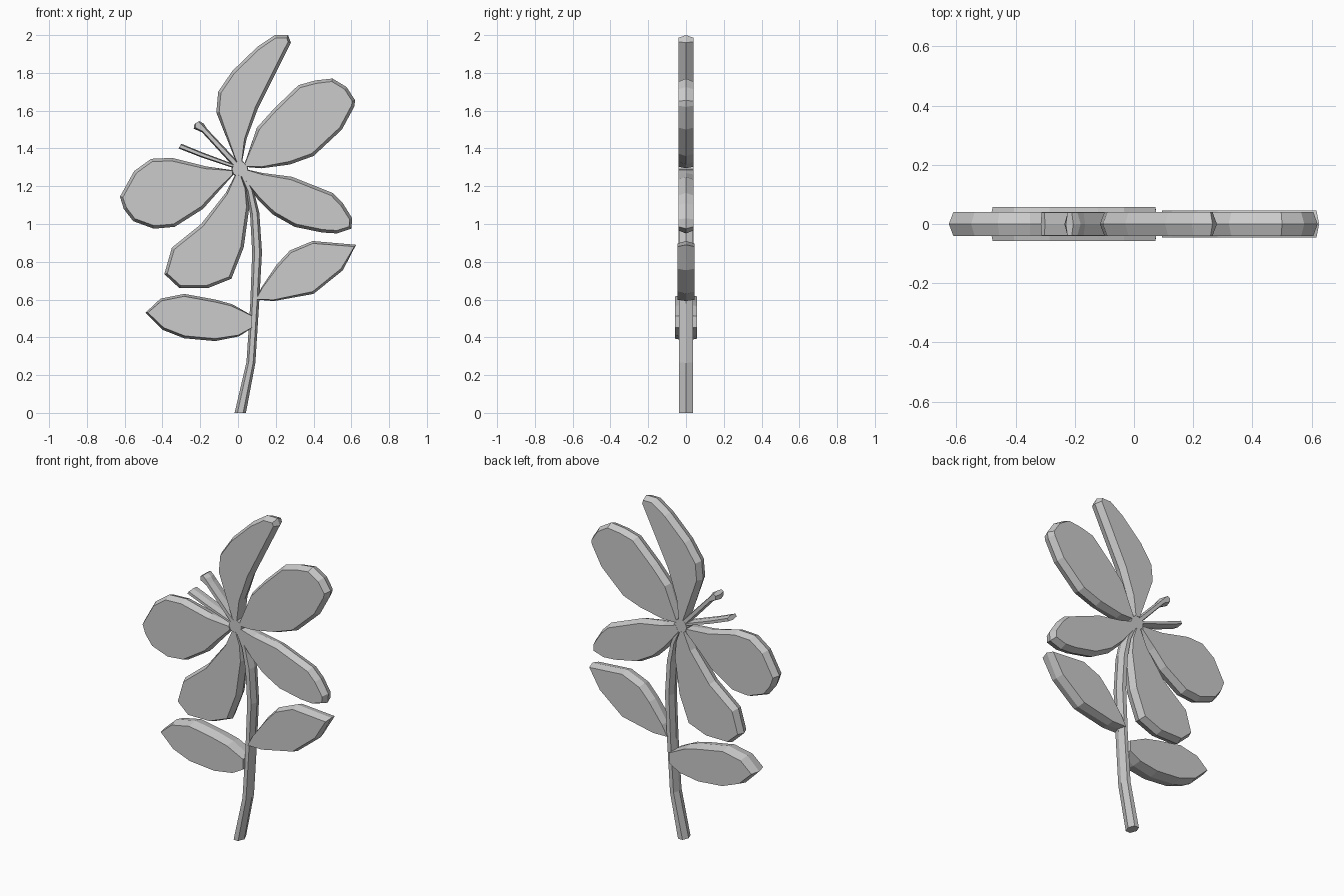
import bpy, bmesh, math
from mathutils import Vector


def make_object(name, loops):
    """Skin a list of equal-length vertex loops and cap both ends."""
    bm = bmesh.new()
    rings = [[bm.verts.new(p) for p in loop] for loop in loops]
    n = len(rings[0])
    for a, b in zip(rings, rings[1:]):
        for i in range(n):
            j = (i + 1) % n
            bm.faces.new((a[i], a[j], b[j], b[i]))
    bm.faces.new(rings[0])
    bm.faces.new(rings[-1][::-1])
    bmesh.ops.recalc_face_normals(bm, faces=bm.faces)
    me = bpy.data.meshes.new(name)
    bm.to_mesh(me)
    bm.free()
    ob = bpy.data.objects.new(name, me)
    bpy.context.collection.objects.link(ob)
    return ob


def blade(name, outline, base, depth=0.041, rim=0.016):
    """Flat plate whose rim is widest halfway through its thickness."""
    pts = [Vector(p) for p in outline]
    n = len(pts)
    area = sum(pts[i - 1].cross(pts[i]) for i in range(n))
    side = 1 if area > 0 else -1
    inner = []
    for i, p in enumerate(pts):
        d = (pts[(i + 1) % n] - pts[i - 1]).normalized()
        inward = Vector((-d.y, d.x)) * side
        inner.append(p + inward * min(rim, 0.07 * (p - Vector(base)).length))
    make_object(name, [[(p.x, y, p.y) for p in loop]
                       for loop, y in ((inner, -depth), (pts, 0), (inner, depth))])


def rod(name, path, depth=0.038, flat=0.5):
    """Six-sided rod; each station is (left x, left z, right x, right z)."""
    loops = []
    for lx, lz, rx, rz in path:
        l, r = Vector((lx, 0, lz)), Vector((rx, 0, rz))
        c, h = (l + r) / 2, (r - l) / 2 * flat
        f, b = Vector((0, -depth, 0)), Vector((0, depth, 0))
        loops.append([l, c - h + f, c + h + f, r, c + h + b, c - h + b])
    make_object(name, loops)


C = (0.01, 1.3)  # flower centre

# Petals
blade("petal_top", [(-0.01, 1.33), (-0.115, 1.59), (-0.105, 1.70), (-0.03, 1.81),
                    (0.105, 1.94), (0.195, 2.0), (0.265, 2.0), (0.28, 1.96),
                    (0.2, 1.80), (0.105, 1.61), (0.045, 1.45), (0.022, 1.33)], C)
blade("petal_upper_right", [(0.035, 1.32), (0.10, 1.51), (0.19, 1.61), (0.32, 1.735),
                            (0.41, 1.76), (0.50, 1.77), (0.575, 1.725), (0.62, 1.655),
                            (0.615, 1.62), (0.55, 1.50), (0.40, 1.36),
                            (0.275, 1.315), (0.125, 1.295), (0.04, 1.302)], C)
blade("petal_lower_right", [(0.04, 1.29), (0.13, 1.27), (0.285, 1.25), (0.5, 1.165),
                            (0.555, 1.11), (0.605, 1.03), (0.6, 0.975), (0.525, 0.95),
                            (0.445, 0.955), (0.30, 0.985), (0.185, 1.05),
                            (0.105, 1.13), (0.02, 1.25)], C)
blade("petal_lower_left", [(-0.015, 1.26), (-0.065, 1.165), (-0.195, 1.0), (-0.35, 0.875),
                           (-0.39, 0.735), (-0.31, 0.66), (-0.16, 0.66), (-0.035, 0.71),
                           (0.03, 0.875), (0.06, 1.09), (0.045, 1.19), (0.015, 1.26)], C)
blade("petal_left", [(-0.03, 1.285), (-0.17, 1.305), (-0.35, 1.35), (-0.46, 1.345),
                     (-0.55, 1.28), (-0.625, 1.145), (-0.605, 1.08), (-0.555, 1.015),
                     (-0.445, 0.975), (-0.335, 0.985), (-0.185, 1.08),
                     (-0.105, 1.17), (-0.025, 1.26)], C)

# Flower centre joining the petals
blade("flower_centre", [(C[0] + 0.045 * math.cos(k * math.pi / 5),
                         C[1] - 0.01 + 0.045 * math.sin(k * math.pi / 5))
                        for k in range(10)], C, 0.04)

# Stamens
rod("stamen_upper", [(-0.03, 1.31, 0.0, 1.33), (-0.19, 1.485, -0.165, 1.505),
                     (-0.235, 1.505, -0.18, 1.53), (-0.23, 1.53, -0.205, 1.545)], 0.038, 0.6)
rod("stamen_lower", [(-0.03, 1.298, -0.025, 1.318), (-0.2, 1.355, -0.19, 1.38),
                     (-0.315, 1.40, -0.3, 1.425)], 0.038, 0.6)

# Stem
rod("stem", [(-0.018, 0, 0.042, 0), (0.045, 0.27, 0.092, 0.265), (0.065, 0.58, 0.112, 0.58),
             (0.075, 0.85, 0.127, 0.85), (0.064, 1.05, 0.113, 1.06),
             (0.045, 1.17, 0.083, 1.18), (0.008, 1.26, 0.035, 1.27)])

# Leaves
blade("leaf_right", [(0.095, 0.60), (0.125, 0.665), (0.205, 0.785), (0.275, 0.86),
                     (0.395, 0.91), (0.625, 0.89), (0.555, 0.755), (0.4, 0.63),
                     (0.19, 0.592)], (0.095, 0.6), 0.045, 0.013)
blade("leaf_left", [(0.075, 0.515), (-0.03, 0.575), (-0.12, 0.60), (-0.285, 0.63),
                    (-0.41, 0.605), (-0.49, 0.53), (-0.4, 0.44), (-0.285, 0.395),
                    (-0.12, 0.38), (0.005, 0.405), (0.075, 0.45)], (0.075, 0.48), 0.057, 0.013)
